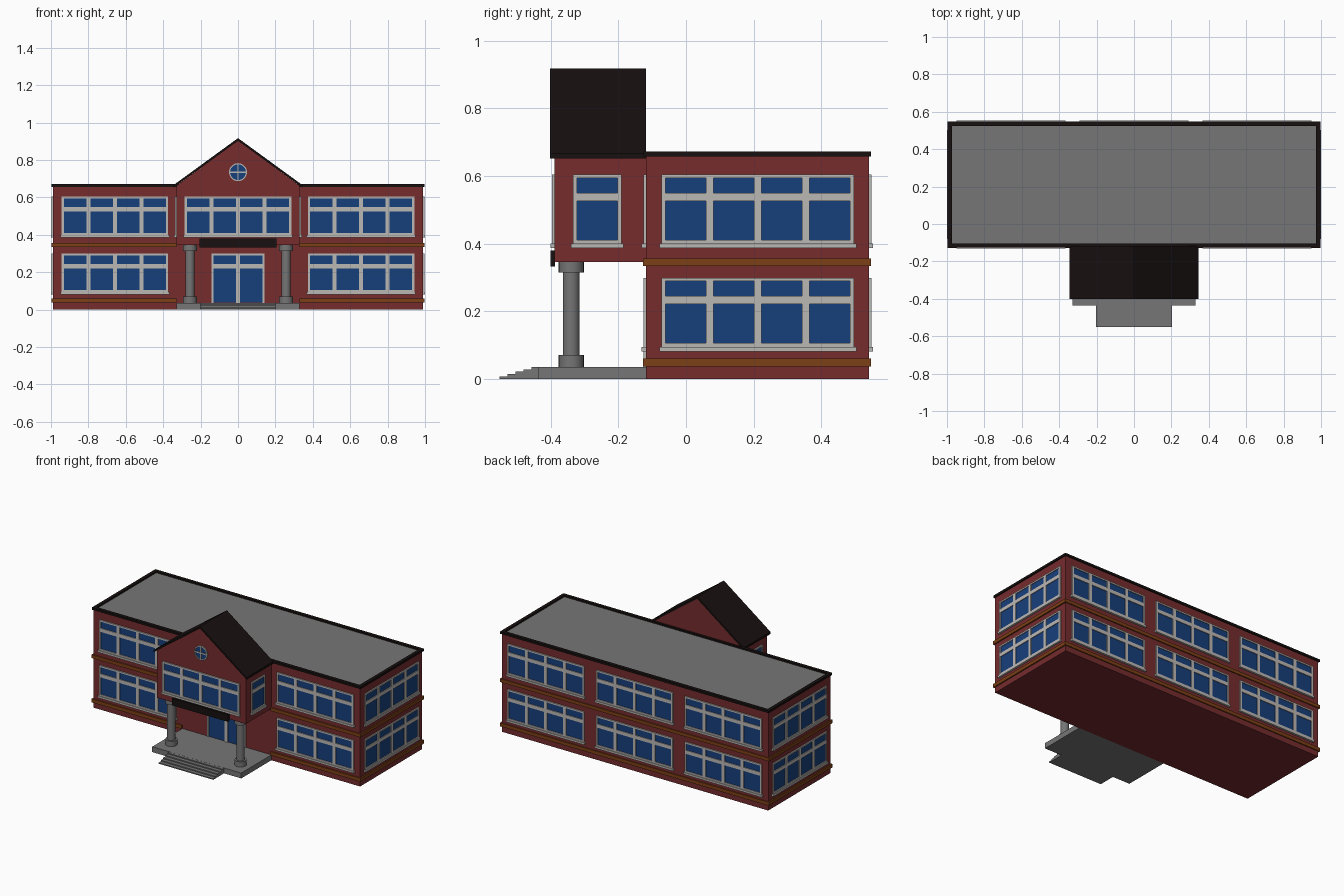
import bpy, bmesh
from math import pi, cos, sin
from mathutils import Matrix

if "Cube" in bpy.data.objects:
    bpy.data.objects.remove(bpy.data.objects["Cube"])


def material(name, rgb):
    m = bpy.data.materials.new(name)
    m.diffuse_color = (*rgb, 1)
    m.use_nodes = True
    m.node_tree.nodes["Principled BSDF"].inputs["Base Color"].default_value = m.diffuse_color
    return m


BRICK = material("brick", (0.18, 0.025, 0.027))
GLASS = material("glass", (0.008, 0.05, 0.2))
FRAME = material("frame", (0.5, 0.48, 0.46))
DARK = material("dark_roof", (0.009, 0.005, 0.005))
BAND = material("band", (0.2, 0.05, 0.008))
STONE = material("stone", (0.18, 0.18, 0.18))


def finish(name, bm, mat, matrix=Matrix()):
    bmesh.ops.recalc_face_normals(bm, faces=bm.faces)
    me = bpy.data.meshes.new(name)
    bm.to_mesh(me)
    bm.free()
    me.materials.append(mat)
    ob = bpy.data.objects.new(name, me)
    ob.matrix_world = matrix
    bpy.context.collection.objects.link(ob)
    return ob


def boxes(name, items, mat, matrix=Matrix()):
    """Each item is (x0, x1, y0, y1, z0, z1)."""
    bm = bmesh.new()
    for x0, x1, y0, y1, z0, z1 in items:
        m = (Matrix.Translation(((x0 + x1) / 2, (y0 + y1) / 2, (z0 + z1) / 2))
             @ Matrix.Diagonal((x1 - x0, y1 - y0, z1 - z0, 1)))
        bmesh.ops.create_cube(bm, size=1, matrix=m)
    return finish(name, bm, mat, matrix)


def extrude_xz(name, profile, y0, y1, mat):
    bm = bmesh.new()
    f = bm.faces.new([bm.verts.new((x, y0, z)) for x, z in profile])
    ext = bmesh.ops.extrude_face_region(bm, geom=[f], use_keep_orig=True)
    vs = [g for g in ext["geom"] if isinstance(g, bmesh.types.BMVert)]
    bmesh.ops.translate(bm, verts=vs, vec=(0, y1 - y0, 0))
    return finish(name, bm, mat)


def ring(x, y0, y1, t, z0, z1):
    """Four bars around a rectangle, mitre-free."""
    return [(-x, x, y0, y0 + t, z0, z1), (-x, x, y1 - t, y1, z0, z1),
            (-x, -x + t, y0 + t, y1 - t, z0, z1), (x - t, x, y0 + t, y1 - t, z0, z1)]


def window(name, x, y, z, angle=0, n=4, pane=0.12, bottom=0.40, sill=True):
    """Window in the wall; z shifts the storey, local -y points outwards."""
    m = Matrix.Translation((x, y, z)) @ Matrix.Rotation(angle, 4, 'Z')
    edge, bar, d = 0.012, 0.022, 0.008
    half = (n * pane + (n - 1) * bar) / 2 + edge
    bars, left = [], -half
    for i in range(n + 1):
        w = edge if i in (0, n) else bar
        bars.append((left, left + w, -d, 0.001, bottom, 0.604))
        if i < n:
            p = left + w
            rails = [(0.594, 0.604), (0.526, 0.55)]
            if sill:
                rails.append((bottom, bottom + 0.011))
            bars += [(p, p + pane, -d, 0.001, a, b) for a, b in rails]
        left += w + pane
    boxes(name + "_frame", bars, FRAME, m)
    boxes(name + "_glass", [(-half + 0.005, half - 0.005, -0.003, 0.001,
                             bottom + 0.002, 0.6)], GLASS, m)
    if sill:
        boxes(name + "_sill", [(-half - 0.006, half + 0.006, -0.013, 0.001,
                                bottom - 0.013, bottom)], FRAME, m)


FRONT, BACK, SIDE, PORCH = -0.118, 0.54, 0.988, -0.388

# main block, roof deck and roof trim
boxes("main_walls", [(-SIDE, SIDE, FRONT, BACK, 0, 0.658)], BRICK)
boxes("roof_deck", [(-0.98, 0.98, -0.11, 0.53, 0.655, 0.662)], STONE)
boxes("roof_trim", ring(0.996, -0.125, 0.547, 0.022, 0.657, 0.672), DARK)

# string courses, broken at the entrance
for label, z0, z1 in (("lower", 0.037, 0.06), ("upper", 0.334, 0.356)):
    bars = [(-0.997, 0.997, BACK - 0.001, 0.547, z0, z1)]
    for s in (-1, 1):
        a, b = sorted((s * 0.33, s * 0.997))
        bars.append((a, b, -0.127, FRONT + 0.001, z0, z1))
        a, b = sorted((s * (SIDE - 0.001), s * 0.997))
        bars.append((a, b, FRONT + 0.001, BACK - 0.001, z0, z1))
    boxes(label + "_band", bars, BAND)

# windows on both storeys
for label, z in (("upper", 0), ("lower", -0.305)):
    for x in (-0.658, 0.658):
        window(label + "_front_window", x, FRONT, z)
    for x in (-0.658, 0, 0.658):
        window(label + "_back_window", x, BACK, z, pi)
    for s in (-1, 1):
        window(label + "_side_window", s * SIDE, 0.212, z, s * pi / 2)

# projecting gabled entrance block
extrude_xz("entrance_block", [(-0.33, 0.346), (0.33, 0.346), (0.33, 0.662),
                              (0, 0.904), (-0.33, 0.662)], PORCH, FRONT, BRICK)
extrude_xz("gable_roof", [(-0.345, 0.652), (0, 0.903), (0.345, 0.652),
                          (0.345, 0.666), (0, 0.917), (-0.345, 0.666)],
           -0.402, FRONT, DARK)
window("entrance_window", 0, PORCH, 0)
for s in (-1, 1):
    window("entrance_side_window", s * 0.33, -0.262, 0, s * pi / 2, n=1)
boxes("sign_board", [(-0.207, 0.207, -0.401, PORCH + 0.001, 0.332, 0.38)], DARK)

# double door with transom
window("door", 0, FRONT, -0.305, n=2, bottom=0.341, sill=False)


def disc(name, r, y0, y1, mat, inner=None, n=32):
    """Disc or ring facing the front, for the round window."""
    bm = bmesh.new()
    rows = []
    for rr, y in ((r, y1), (r, y0), (inner or 0, y0), (inner or 0, y1)):
        rows.append([bm.verts.new((rr * cos(2 * pi * i / n), y, 0.735 + rr * sin(2 * pi * i / n)))
                     for i in range(n)])
    for k in range(4):
        a, b = rows[k], rows[(k + 1) % 4]
        for i in range(n):
            j = (i + 1) % n
            bm.faces.new((a[i], a[j], b[j], b[i]))
    bmesh.ops.remove_doubles(bm, verts=bm.verts, dist=1e-5)
    return finish(name, bm, mat)


# round gable window
disc("round_window_glass", 0.045, PORCH - 0.003, PORCH + 0.001, GLASS)
disc("round_window_frame", 0.048, PORCH - 0.008, PORCH + 0.001, FRAME, inner=0.042)
boxes("round_window_bars", [(-0.004, 0.004, PORCH - 0.007, PORCH, 0.692, 0.778),
                            (-0.043, 0.043, PORCH - 0.007, PORCH, 0.731, 0.739)], FRAME)

# landing and steps
boxes("landing", [(-0.33, 0.33, -0.437, FRONT, 0, 0.036)], STONE)
boxes("steps", [(-0.202, 0.202, -0.551 + i * 0.0238, -0.551 + (i + 1) * 0.0238,
                 0, 0.0072 * (i + 1)) for i in range(5)][:4]
      + [(-0.202, 0.202, -0.4558, -0.437, 0, 0.0355)], STONE)

# columns with base and capital
for s in (-1, 1):
    bm = bmesh.new()
    for r, z0, z1 in ((0.037, 0.035, 0.071), (0.025, 0.07, 0.315), (0.037, 0.314, 0.347)):
        bmesh.ops.create_cone(bm, cap_ends=True, segments=24, radius1=r, radius2=r,
                              depth=z1 - z0,
                              matrix=Matrix.Translation((s * 0.257, -0.339, (z0 + z1) / 2)))
    col = finish("column", bm, STONE)
    bpy.ops.object.select_all(action='DESELECT')
    col.select_set(True)
    bpy.context.view_layer.objects.active = col
    bpy.ops.object.shade_smooth_by_angle()
